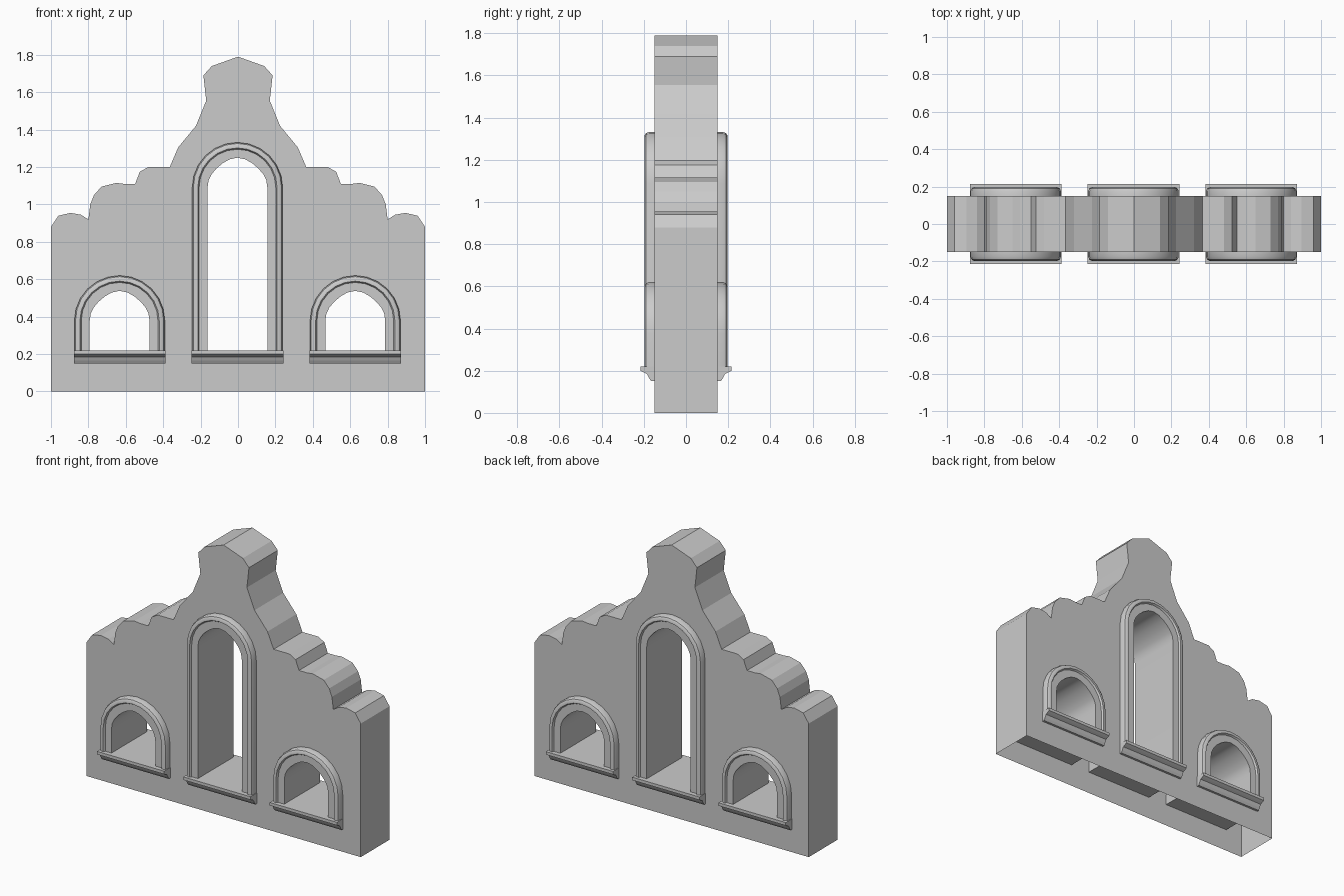
import bpy, bmesh, math

if "Cube" in bpy.data.objects:
    bpy.data.objects.remove(bpy.data.objects["Cube"], do_unlink=True)

stone = bpy.data.materials.new("grey_stone")
stone.use_nodes = True
GREY = (0.6, 0.6, 0.6, 1)
stone.diffuse_color = GREY
stone.node_tree.nodes["Principled BSDF"].inputs["Base Color"].default_value = GREY

HALF_DEPTH = 0.15
SHIFT = -0.003
SILL_TOP = 0.22
INNER = 0.16
# name, centre x, height where the arch springs
WINDOWS = [("centre", SHIFT, 1.09),
           ("left", SHIFT + 0.63, 0.378),
           ("right", SHIFT - 0.63, 0.378)]


def add_object(name, mesh):
    obj = bpy.data.objects.new(name, mesh)
    bpy.context.collection.objects.link(obj)
    mesh.materials.clear()
    mesh.materials.append(stone)
    return obj


def arch(cx, r, spring, bottom, segments=12):
    """Upright arch outline; tight radii come to a slight point."""
    point = 0.012 if r < 0.2 else 0
    pts = [(cx + r, bottom)]
    for i in range(segments + 1):
        a = math.pi * i / segments
        pts.append((cx + r * math.cos(a),
                    spring + r * math.sin(a) - point * math.sin(2 * a) ** 2))
    return pts + [(cx - r, bottom)]


def skin(name, rings, cap=False):
    """Join closed rings of equal length into a surface."""
    bm = bmesh.new()
    loops = [[bm.verts.new(p) for p in ring] for ring in rings]
    for a, b in zip(loops, loops[1:]):
        for i in range(len(a)):
            j = (i + 1) % len(a)
            bm.faces.new((a[i], a[j], b[j], b[i]))
    if cap:
        bm.faces.new(loops[0])
        bm.faces.new(loops[-1])
    bmesh.ops.recalc_face_normals(bm, faces=bm.faces)
    mesh = bpy.data.meshes.new(name)
    bm.to_mesh(mesh)
    bm.free()
    return add_object(name, mesh)


# Gable wall: stepped scalloped outline with three openings
half = [(1, 0), (1, .88), (.96, .94), (.895, .955), (.84, .945), (.8, .92),
        (.79, 1), (.77, 1.05), (.73, 1.095), (.65, 1.115), (.61, 1.11),
        (.55, 1.11), (.525, 1.175), (.48, 1.2), (.365, 1.2), (.32, 1.305),
        (.225, 1.42), (.17, 1.555), (.185, 1.69), (.14, 1.74)]
outline = half + [(0, 1.79)] + [(-x, z) for x, z in reversed(half)]
curve = bpy.data.curves.new("wall_outline", "CURVE")
curve.dimensions = "2D"
curve.fill_mode = "BOTH"
curve.extrude = HALF_DEPTH
holes = [arch(cx, 0.2, spring, 0.19) for _, cx, spring in WINDOWS]
for pts in [outline] + holes:
    spline = curve.splines.new("POLY")
    spline.points.add(len(pts) - 1)
    for p, (x, z) in zip(spline.points, pts):
        p.co = (x, z, 0, 1)
    spline.use_cyclic_u = True
helper = bpy.data.objects.new("wall_helper", curve)
bpy.context.collection.objects.link(helper)
bpy.context.view_layer.update()
graph = bpy.context.evaluated_depsgraph_get()
mesh = bpy.data.meshes.new_from_object(helper.evaluated_get(graph))
bpy.data.objects.remove(helper, do_unlink=True)

# Stand the wall up and open its hollow underside
bm = bmesh.new()
bm.from_mesh(mesh)
for v in bm.verts:
    v.co = (v.co.x, -v.co.z, v.co.y)
bmesh.ops.remove_doubles(bm, verts=bm.verts, dist=1e-5)
bmesh.ops.recalc_face_normals(bm, faces=bm.faces)
under = [f for f in bm.faces if all(v.co.z < 0.001 for v in f.verts)]
bmesh.ops.delete(bm, geom=under, context="FACES")
for f in bm.faces:
    f.smooth = False
bm.to_mesh(mesh)
bm.free()
add_object("gable_wall", mesh)

# Moulding sections: (radius, y) for surrounds and (y, z) for sills
trim = [(INNER, .185), (.205, .185), (.212, .197), (.224, .197),
        (.236, .19), (.242, .175), (.242, .14)]
trim += [(r, -y) for r, y in reversed(trim)]
ledge = [(.215, SILL_TOP), (.215, .2), (.2, .192), (.185, .185),
         (.175, .165), (.165, .15)]
ledge += [(-y, z) for y, z in reversed(ledge)]

for name, cx, spring in WINDOWS:
    # Moulded surround, running right through the wall
    paths = [arch(cx, r, spring, 0.2) for r, _ in trim]
    rings = [[(path[i][0], y, path[i][1]) for path, (_, y) in zip(paths, trim)]
             for i in range(len(paths[0]))]
    surround = skin(name + "_window_surround", rings)
    bpy.ops.object.select_all(action="DESELECT")
    surround.select_set(True)
    bpy.context.view_layer.objects.active = surround
    bpy.ops.object.shade_smooth_by_angle(angle=math.radians(35))

    # Moulded sill, forming the floor of the opening
    skin(name + "_window_sill",
         [[(cx + s * 0.245, y, z) for y, z in ledge] for s in (-1, 1)], cap=True)
